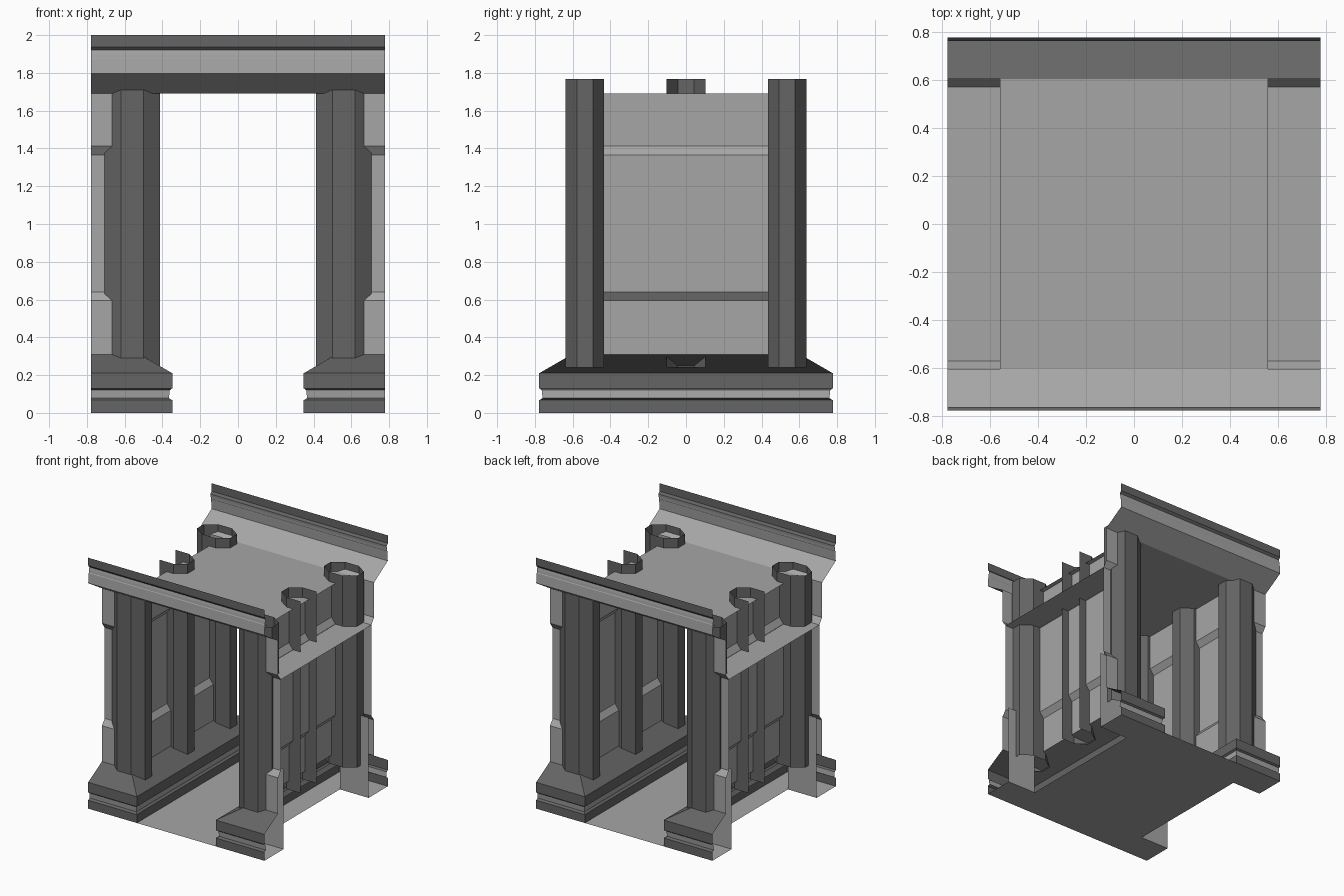
import bpy

if "Cube" in bpy.data.objects:
    bpy.data.objects.remove(bpy.data.objects["Cube"])


def material(name, v):
    m = bpy.data.materials.new(name)
    m.diffuse_color = (v, v, v, 1)
    m.use_nodes = True
    m.node_tree.nodes["Principled BSDF"].inputs["Base Color"].default_value = m.diffuse_color
    return m


STONE = material("wall_grey", 0.38)
TRIM = material("trim_dark_grey", 0.13)


def loft(name, rows, flip=False, mirror=(False, False), dark=()):
    """Open shell joining equal-length rows of points; row bands listed in dark get the trim colour."""
    n = len(rows[0])
    verts = [p for row in rows for p in row]
    faces, mats = [], []
    for r in range(len(rows) - 1):
        for i in range(n - 1):
            f = [r * n + i, r * n + i + 1, (r + 1) * n + i + 1, (r + 1) * n + i]
            faces.append(f[::-1] if flip else f)
            mats.append(1 if r in dark else 0)
    mesh = bpy.data.meshes.new(name)
    mesh.from_pydata(verts, [], faces)
    mesh.materials.append(STONE)
    mesh.materials.append(TRIM)
    mesh.polygons.foreach_set("material_index", mats)
    ob = bpy.data.objects.new(name, mesh)
    bpy.context.collection.objects.link(ob)
    if any(mirror):
        m = ob.modifiers.new("Mirror", 'MIRROR')
        m.use_axis = (mirror[0], mirror[1], False)
        m.use_mirror_merge = False
    return ob


def sheet(name, x0, x1, y0, y1, z, flip=False, mirror=(False, False)):
    """Flat horizontal panel, facing up unless flipped."""
    return loft(name, [[(x0, y0, z), (x1, y0, z)], [(x0, y1, z), (x1, y1, z)]], flip, mirror)


def column(name, cx, cy, corners, mirror):
    """Upright shell following a stretched octagon."""
    rx, ry, t = 0.146, 0.102, 0.414
    plan = [(cx + a * rx, cy + b * ry) for a, b in
            [(t, 1), (-t, 1), (-1, t), (-1, -t), (-t, -1), (t, -1), (1, -t), (1, t), (t, 1)][:corners]]
    return loft(name, [[(x, y, z) for x, y in plan] for z in (0.24, 1.768)], mirror=mirror, dark=(0,))


E = 0.777      # half size of the module
WX = 0.558     # recessed side wall plane
WY = 0.57      # recessed end wall plane
NX, NY = 0.524, 0.535   # floor notch corner

# Side piers: stepped plinth and recessed wall swept round three sides (inset, z)
pier_profile = [(0, 0), (0, 0.067), (0.018, 0.078), (0.013, 0.12), (0, 0.13), (0, 0.21),
                (0.173, 0.31), (0.173, 0.595), (0.207, 0.64), (0.207, 1.365),
                (0.173, 1.412), (0.173, 1.69)]
rows = []
for d, z in pier_profile:
    xi, yi = 0.348 + d, E - d
    rows.append([(E, -yi, z), (xi, -yi, z), (xi, yi, z), (E, yi, z)])
loft("pier_wall", rows, flip=True, mirror=(True, False), dark=(0, 1, 3, 4, 5))

# Octagonal columns: full at the corners, open-backed in the middle of each wall
column("corner_column", 0.56, 0.535, 9, (True, True))
column("middle_column", 0.56, 0, 6, (True, False))

# Cornice along the front and back (y, z)
cornice_profile = [(0.604, 1.69), (E, 1.797), (0.771, 1.875), (0.768, 1.88),
                   (0.766, 1.90), (0.762, 1.92), (E, 1.937), (E, 2.0)]
loft("cornice", [[(-E, -y, z), (E, -y, z)] for y, z in cornice_profile],
     mirror=(False, True), dark=(5, 6))

# Ceiling, and the ledges outside each side wall
sheet("ceiling", -WX, WX, -0.604, 0.604, 1.69)
sheet("side_ledge", WX, E, -WY, WY, 1.365, mirror=(True, False))

# Floor with a notch on each side
sheet("floor", -NX, NX, -E, E, 0)
sheet("floor_corner", NX, E, NY, E, 0, mirror=(True, True))

# Inner returns closing the back of the plinth corners
loft("plinth_return", [[(NX, NY, z), (E, NY, z)] for z in (0, 0.64)], mirror=(True, True))
